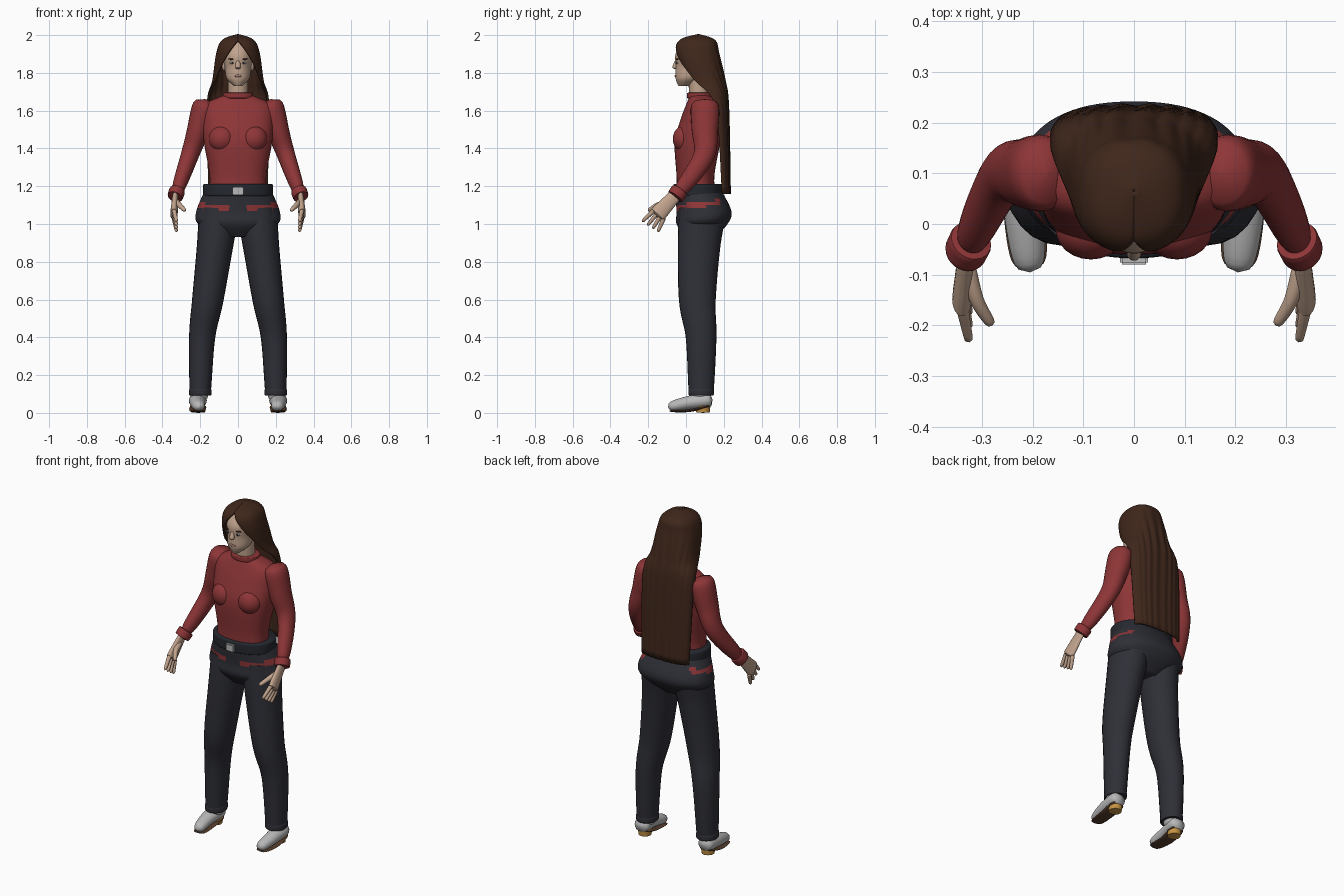
import bpy, bmesh, math
from mathutils import Vector

cube = bpy.data.objects.get("Cube")
if cube:
    bpy.data.objects.remove(cube, do_unlink=True)


def material(name, *rgb):
    mat = bpy.data.materials.new(name)
    mat.use_nodes = True
    mat.diffuse_color = (*rgb, 1)
    shader = mat.node_tree.nodes["Principled BSDF"]
    shader.inputs["Base Color"].default_value = (*rgb, 1)
    return mat


skin = material("skin", .54, .37, .27)
red = material("shirt red", .27, .036, .038)
denim = material("dark denim", .028, .029, .038)
navy = material("belt navy", .018, .021, .028)
brown = material("hair brown", .05, .02, .011)
pale = material("pale grey", .48, .48, .48)
tan = material("heel tan", .58, .3, .06)
sole_brown = material("sole brown", .09, .045, .025)
lip = material("lip", .36, .19, .15)


def finish(name, bm, *materials, mirror=False):
    bmesh.ops.recalc_face_normals(bm, faces=bm.faces)
    mesh = bpy.data.meshes.new(name)
    bm.to_mesh(mesh)
    bm.free()
    for mat in materials:
        mesh.materials.append(mat)
    obj = bpy.data.objects.new(name, mesh)
    bpy.context.collection.objects.link(obj)
    bpy.ops.object.select_all(action='DESELECT')
    obj.select_set(True)
    bpy.context.view_layer.objects.active = obj
    bpy.ops.object.shade_smooth_by_angle(angle=math.radians(50))
    if mirror:
        obj.modifiers.new("mirror", 'MIRROR')
    return obj


def spline(points, steps=8):
    """Smooth curve through a few points or sections of any length."""
    points = [Vector(point) for point in points]
    last = len(points) - 1
    curve = []
    for i in range(last):
        here, there = points[i], points[i + 1]
        leave = (there - points[max(i - 1, 0)]) / 2
        arrive = (points[min(i + 2, last)] - here) / 2
        for step in range(steps):
            t = step / steps
            ease = t * t * (3 - 2 * t)
            curve.append(here.lerp(there, ease) + leave * t * (1 - t) ** 2
                         - arrive * t * t * (1 - t))
    return curve + [points[last]]


def power(value, exponent):
    return math.copysign(abs(value) ** exponent, value)


def bridge(bm, rings):
    for lower, upper in zip(rings, rings[1:]):
        for j in range(len(lower) - 1):
            bm.faces.new((lower[j], lower[j + 1], upper[j + 1], upper[j]))


def loft(sections, sides, square):
    """Closed skin over sections given as centre, side axis and depth axis."""
    bm = bmesh.new()
    rings = []
    for centre, across, deep in sections:
        ring = []
        for j in range(sides):
            angle = math.tau * j / sides
            ring.append(bm.verts.new(centre + across * power(math.cos(angle), square)
                                     + deep * power(math.sin(angle), square)))
        rings.append(ring + ring[:1])
    bridge(bm, rings)
    for end in (rings[0], rings[-1]):
        bm.faces.new(end[:-1])
    return bm


def body(name, rows, *materials, square=1, rule=None):
    """Central form from rows of height, half width, front and back."""
    sections = []
    for z, width, front, back in spline(rows):
        sections.append((Vector((0, (front + back) / 2, z)), Vector((width, 0, 0)),
                         Vector((0, (back - front) / 2, 0))))
    bm = loft(sections, 72, square)
    if rule:
        for face in bm.faces:
            face.material_index = rule(face.calc_center_median())
    finish(name, bm, *materials)


def band(name, z, height, width, front, back, mat):
    """Raised strip around the body with rounded edges."""
    rows = []
    for side in (-1, -.7, .7, 1):
        grow = .01 * (1 - side * side)
        rows.append((z + side * height, width + grow, front - grow, back + grow))
    body(name, rows, mat, square=.9)


def limb(name, path, start, end, mat, flat=1, ends=8):
    """Tapered tube with round ends; off-centre ones are mirrored."""
    path = spline(path)
    last = len(path) - 1
    sections = []
    for i, centre in enumerate(path):
        t = i / last
        along = (path[min(i + 1, last)] - path[max(i - 1, 0)]).normalized()
        across = Vector((1, 0, 0))
        across = (across - along * along.x).normalized()
        cap = math.sqrt(max(.002, 1 - abs(2 * t - 1) ** ends))
        radius = cap * (start + (end - start) * t)
        sections.append((centre, across * radius * flat, along.cross(across) * radius))
    finish(name, loft(sections, 24, 1), mat, mirror=path[0].x > 0)


def blob(name, centre, radii, mat):
    bm = bmesh.new()
    bmesh.ops.create_uvsphere(bm, u_segments=24, v_segments=12, radius=1)
    bmesh.ops.scale(bm, vec=radii, verts=bm.verts)
    bmesh.ops.translate(bm, vec=centre, verts=bm.verts)
    finish(name, bm, mat, mirror=centre[0] > 0)


# Head and face
body("head", [(1.73, .02, -.04, .02), (1.77, .06, -.055, .08), (1.83, .07, -.055, .13),
              (1.9, .08, -.055, .16), (1.97, .05, -.01, .12)], skin)
limb("neck", [(0, .07, 1.65), (0, .065, 1.8)], .053, .053, skin, ends=20)
limb("nose", [(0, -.045, 1.87), (0, -.062, 1.82)], .01, .016, skin, ends=4)
blob("eye_whites", (.03, -.046, 1.853), (.014, .005, .006), pale)
blob("irises", (.03, -.049, 1.853), (.006, .004, .006), navy)
blob("eyebrows", (.032, -.046, 1.873), (.02, .008, .004), brown)
blob("lips", (0, -.053, 1.784), (.02, .007, .007), lip)
blob("ears", (.075, .04, 1.84), (.01, .02, .03), skin)


# Long hair: an open shell round the face that flattens to a fall down the back
def long_hair(rows, strands=72):
    bm = bmesh.new()
    rings = []
    for z, width, middle, depth in spline(rows):
        wrap = math.pi / 2 * min(1, max(0, (z - 1.6) / .37) ** 1.5)
        ring = []
        for j in range(strands + 1):
            angle = (math.pi + 2 * wrap) * j / strands - wrap
            wave = .05 * math.sin(j + math.sin(6 * z)) * max(0, math.sin(angle))
            ripple = 1 + wave * min(1, 4 * (2 - z))
            ring.append(bm.verts.new((width * power(math.cos(angle), .85), middle
                                      + depth * ripple * power(math.sin(angle), .8), z)))
        rings.append(ring)
    bridge(bm, rings)
    shell = finish("long_hair", bm, brown).modifiers.new("thickness", 'SOLIDIFY')
    shell.thickness = .012
    shell.offset = 0


long_hair([(2, .001, .065, .001), (1.97, .08, .06, .09), (1.9, .11, .06, .11),
           (1.76, .13, .1, .1), (1.62, .16, .16, .06), (1.16, .15, .19, .04)])

# Fitted shirt
body("shirt", [(1.13, .16, -.05, .16), (1.25, .15, -.05, .15), (1.43, .18, -.06, .18),
               (1.55, .19, -.03, .19), (1.63, .18, 0, .18), (1.68, .08, .02, .13)],
     red, square=.85)
blob("bust", (.085, -.01, 1.45), (.07, .06, .07), red)
band("collar", 1.68, .015, .075, .01, .135, red)
limb("sleeves", [(.17, .1, 1.66), (.21, .1, 1.5), (.26, .09, 1.35), (.33, -.05, 1.15)],
     .085, .04, red, flat=.85)
limb("cuffs", [(.32, -.03, 1.18), (.335, -.06, 1.14)], .048, .046, red, flat=.9)

# Hands, with the fingers fanned out from the knuckles
limb("palms", [(.33, -.04, 1.17), (.34, -.16, 1.04)], .03, .048, skin, flat=.45)
for i, finger in enumerate(("index", "middle", "ring", "little")):
    fan = i / 3
    slope = .75 + .4 * fan
    reach = .1 - .015 * fan
    y, z = -.16 + .045 * fan, 1.08 - .045 * fan
    limb(finger + "_fingers", [(.34, y, z), (.325, y - reach * math.cos(slope),
                                             z - reach * math.sin(slope))], .013, .008, skin)
limb("thumbs", [(.33, -.08, 1.12), (.31, -.15, 1.1), (.28, -.2, 1.07)], .018, .01, skin)


# Trousers, with slits of shirt cloth showing under the belt
def slit(point):
    x, y, z = abs(point.x), point.y, point.z
    front = y < .03 and .04 < x < .18 and 1.08 < z + x / 10 < 1.11
    side = x > .15 and 0 < y < .18 and 1.08 < z - y / 10 < 1.11
    return int(front or side)


body("hips", [(.93, .08, 0, .15), (1, .21, -.05, .22), (1.07, .22, -.05, .24),
              (1.19, .17, -.06, .18)], denim, red, square=.88, rule=slit)
limb("trouser_legs", [(.2, .08, .1), (.19, .08, .4), (.16, .06, .6), (.12, .07, .9),
                      (.1, .09, 1.08)], .065, .13, denim, flat=.85, ends=99)
limb("trouser_hems", [(.2, .08, .09), (.2, .08, .13)], .068, .068, denim, flat=.88)

# Belt and buckle
band("belt", 1.18, .032, .18, -.062, .19, navy)
bm = bmesh.new()
bmesh.ops.create_cube(bm, size=1)
bmesh.ops.scale(bm, vec=(.056, .02, .044), verts=bm.verts)
bmesh.ops.translate(bm, vec=(0, -.07, 1.175), verts=bm.verts)
bmesh.ops.bevel(bm, geom=bm.edges[:], offset=.004, segments=2, affect='EDGES')
finish("buckle", bm, pale)

# Ankle shoes
limb("shoe_uppers", [(.21, .14, .07), (.215, .02, .055), (.205, -.095, .03)],
     .046, .026, pale, flat=1.15, ends=6)
blob("shoe_ankles", (.205, .08, .1), (.048, .052, .05), pale)
limb("shoe_soles", [(.21, .13, .04), (.215, .02, .012), (.205, -.09, .01)],
     .008, .006, sole_brown, flat=6, ends=6)
limb("shoe_heels", [(.21, .09, 0), (.21, .09, .04)], .035, .04, tan, ends=99)
